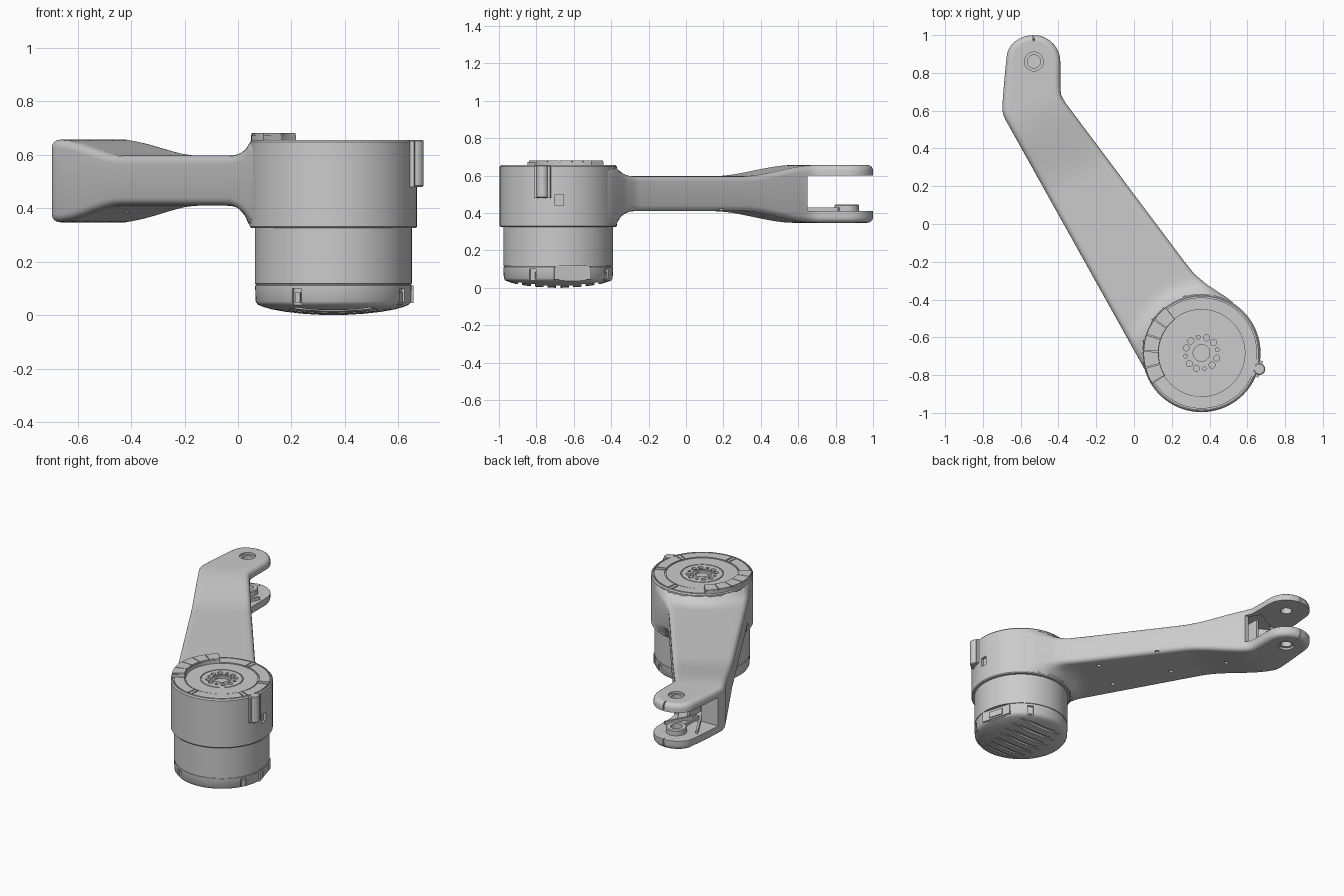
import bpy, bmesh
from math import sin, cos, pi, radians, hypot, sqrt
from mathutils import Vector

if "Cube" in bpy.data.objects:
    bpy.data.objects.remove(bpy.data.objects["Cube"])

MX, MY = 0.357, -0.683        # motor axis
PX, PY = -0.53, 0.86          # fork pin axis
ARM_ROT = 0.516               # arm direction, turned from +y


def loft(name, rings, angle=35, tip=None):
    """Skin closed rings of equal length and cap both ends (the last one to a tip point if given)."""
    bm = bmesh.new()
    rows = [[bm.verts.new(p) for p in r] for r in rings]
    n = len(rows[0])
    for a, b in zip(rows, rows[1:]):
        for j in range(n):
            bm.faces.new((a[j], a[(j + 1) % n], b[(j + 1) % n], b[j]))
    bm.faces.new(rows[0][::-1])
    if tip:
        v, last = bm.verts.new(tip), rows[-1]
        for j in range(n):
            bm.faces.new((last[j], last[(j + 1) % n], v))
    else:
        bm.faces.new(rows[-1])
    if bm.calc_volume(signed=True) < 0:
        bmesh.ops.reverse_faces(bm, faces=bm.faces)
    me = bpy.data.meshes.new(name)
    bm.to_mesh(me)
    bm.free()
    ob = bpy.data.objects.new(name, me)
    bpy.context.collection.objects.link(ob)
    smooth(ob, angle)
    return ob


def smooth(ob, angle=35):
    bpy.ops.object.select_all(action='DESELECT')
    ob.select_set(True)
    bpy.context.view_layer.objects.active = ob
    bpy.ops.object.shade_smooth_by_angle(angle=radians(angle))


def lathe(name, cx, cy, profile, n=64):
    return loft(name, [[(cx + max(r, .0005) * cos(2 * pi * k / n), cy + max(r, .0005) * sin(2 * pi * k / n), z)
                        for k in range(n)] for r, z in profile])


def cyl(name, cx, cy, r, z0, z1, n=24):
    return lathe(name, cx, cy, [(r, z0), (r, z1)], n)


def box(name, cx, cy, sx, sy, z0, z1, rot=0):
    c, s = cos(rot), sin(rot)
    quad = [(-sx / 2, -sy / 2), (sx / 2, -sy / 2), (sx / 2, sy / 2), (-sx / 2, sy / 2)]
    return loft(name, [[(cx + x * c - y * s, cy + x * s + y * c, z) for x, y in quad] for z in (z0, z1)])


def polar_box(name, r, deg, sr, st, z0, z1):
    a = radians(deg)
    return box(name, MX + r * cos(a), MY + r * sin(a), sr, st, z0, z1, a)


def arc_block(name, r0, r1, d0, d1, z0, z1):
    rings = []
    for k in range(13):
        a = radians(d0 + (d1 - d0) * k / 12)
        rings.append([(MX + r * cos(a), MY + r * sin(a), z)
                      for r, z in ((r0, z0), (r1, z0), (r1, z1), (r0, z1))])
    return loft(name, rings)


def cut(ob, cutters, use_self=False):
    """Subtract cutters one by one, then remove them."""
    for c in cutters:
        m = ob.modifiers.new("cut", 'BOOLEAN')
        m.object, m.operation, m.solver, m.use_self = c, 'DIFFERENCE', 'EXACT', use_self
        bpy.context.view_layer.objects.active = ob
        bpy.ops.object.modifier_apply(modifier=m.name)
        bpy.data.objects.remove(c)
    smooth(ob)


def resample(pts, n):
    pts = [Vector(p) for p in pts]
    d = [0]
    for a, b in zip(pts, pts[1:]):
        d.append(d[-1] + (b - a).length)
    out, k = [], 0
    for i in range(n):
        t = d[-1] * i / (n - 1)
        while k < len(pts) - 2 and d[k + 1] < t:
            k += 1
        out.append(pts[k].lerp(pts[k + 1], (t - d[k]) / (d[k + 1] - d[k])))
    return out


# arm: outline halves, thickness rule, rounded rim
N, COLS, RIM = 84, 14, 0.03
arc = [radians(a) for a in range(0, 90, 9)]
left = [(0.09, -0.83), (-0.685, 0.56), (-0.697, 0.59), (-0.695, 0.66), (-0.685, 0.78)]
left += [(PX - 0.145 * cos(a), PY + 0.02 + 0.12 * sin(a)) for a in arc] + [(PX - 0.004, 1.0)]
right = [(0.59, -0.48), (0.50, -0.395), (0.385, -0.32), (0.32, -0.265), (0.26, -0.19),
         (-0.365, 0.645), (-0.385, 0.68), (-0.39, 0.72)]
right += [(PX + 0.14 * cos(a), PY + 0.14 * sin(a)) for a in arc] + [(PX + 0.004, 1.0)]
left, right = resample(left, N), resample(right, N)
loop = left + right[::-1]
normals = []
for i, p in enumerate(loop):
    t = (loop[(i + 1) % len(loop)] - loop[i - 1]).normalized()
    normals.append(Vector((t.y, -t.x)))
normals[0] = (loop[-1] - loop[0]).normalized()
normals[-1] = -normals[0]
normals[N - 1] = normals[N] = Vector((0, -1))


def heights(p):
    s = (p.x - MX) * -0.493 + (p.y - MY) * 0.870
    t = min(max((s - 1.1) / 0.5, 0), 1)
    t = t * t * (3 - 2 * t)
    d = hypot(p.x - MX, p.y - MY)
    f = min(max((0.41 - d) / 0.095, 0), 1)
    f = 1 - sqrt(1 - f * f)
    sink = min(max((0.295 - d) / 0.06, 0), 1) * 0.07     # stay below the output face
    return 0.41 - 0.062 * t - 0.078 * f + sink, 0.597 + 0.06 * t + 0.05 * f - sink


rings = []
for i in range(N):
    def side(k, top, a):
        q = loop[k] + normals[k] * RIM * (1 - cos(a))
        lo, hi = heights(q)
        return (q.x, q.y, hi - RIM * (1 - sin(a)) if top else lo + RIM * (1 - sin(a)))
    kl, kr = i, len(loop) - 1 - i
    angs = [radians(a) for a in (0, 22.5, 45, 67.5, 90)]
    il, ir = loop[kl] + normals[kl] * RIM, loop[kr] + normals[kr] * RIM
    inner = [il.lerp(ir, j / COLS) for j in range(1, COLS)]
    ring = [side(kl, True, a) for a in angs] + [(q.x, q.y, heights(q)[1]) for q in inner]
    ring += [side(kr, True, a) for a in angs[::-1]] + [side(kr, False, a) for a in angs]
    ring += [(q.x, q.y, heights(q)[0]) for q in inner[::-1]] + [side(kl, False, a) for a in angs[::-1]]
    rings.append(ring)
arm = loft("arm", rings, 40, tip=(PX, 0.999, 0.5))

# fork slot, root pocket, pin hole, underside screw holes
cut(arm, [box("slot", -0.55, 0.90, 0.6, 0.50, 0.41, 0.602),
          box("pocket", -0.48, 0.53, 0.26, 0.30, 0.405, 0.607, ARM_ROT),
          cyl("pin_hole", PX, PY, 0.035, 0.2, 0.8, 32),
          cyl("pin_recess", PX, PY, 0.05, 0.643, 0.8, 32),
          cyl("pin_recess_low", PX, PY, 0.05, 0.2, 0.362, 32)], True)
holes = []
for s in (0.55, 0.95, 1.33):
    for w in (-0.125, 0.125):
        x = MX - 0.493 * s + 0.870 * (w - 0.09 + 0.06 * s)
        y = MY + 0.870 * s + 0.493 * (w - 0.09 + 0.06 * s)
        holes.append(cyl("screw_hole", x, y, 0.013, 0.3, 0.425, 12))
cut(arm, holes)

# fork boss and stiffening ribs
lathe("pin_boss", PX, PY, [(0.036, 0.395), (0.065, 0.395), (0.065, 0.44), (0.06, 0.446),
                           (0.036, 0.446), (0.036, 0.396)], 40)
for name, x, y, length, rot in (("rib_left", -0.60, 0.72, 0.22, 0.5), ("rib_right", -0.465, 0.72, 0.22, -0.5),
                                ("rib_middle", -0.53, 0.72, 0.18, 0)):
    box(name, x, y, 0.014, length, 0.395, 0.43, rot)
box("pocket_web_a", -0.50, 0.53, 0.015, 0.24, 0.40, 0.61, ARM_ROT + 0.5)
box("pocket_web_b", -0.47, 0.53, 0.015, 0.24, 0.40, 0.61, ARM_ROT - 0.5)

# upper housing with stepped output face
housing = lathe("upper_housing", MX, MY, [
    (0, .326), (.308, .326), (.313, .332), (.313, .648), (.306, .656), (.300, .656), (.300, .648), (.294, .648),
    (.294, .656), (.230, .656), (.230, .646), (.222, .646), (.222, .653), (.132, .653), (.132, .646),
    (.126, .646), (.126, .653), (.062, .653), (.062, .647), (.056, .647), (.056, .651), (.044, .651),
    (.044, .635), (0, .635)], 96)
cuts = [cyl("bolt_hole", MX + .085 * cos(a), MY + .085 * sin(a), .016 if k % 3 else .010, .635, .7, 16)
        for k in range(12) for a in [2 * pi * k / 12 + .2]]
cuts += [polar_box("face_groove", .262, d, .06, .007, .649, .7) for d in (80, 86, 18, 24, -22, -28, -94, -100)]
cuts += [polar_box("side_pocket", .31, 1, .03, .045, .44, .50)]
cut(housing, cuts)

# raised arc pad on the output face
arc_block("arc_pad_base", .226, .308, 128, 212, .64, .674)
for k in range(5):
    arc_block("arc_pad_%d" % k, .228, .306, 128.3 + 16.75 * k, 144.0 + 16.75 * k, .66, .682)

# side stop lug
lathe("stop_lug", .664, -.768, [(.026, .48), (.031, .485), (.031, .652), (.026, .656)], 24)
polar_box("stop_lug_root", .30, -15.5, .05, .09, .48, .652)

# lower motor can with domed, finned bottom
can = lathe("motor_can", MX, MY, [
    (0, 0), (.06, .002), (.12, .006), (.18, .013), (.23, .022), (.265, .032), (.283, .04), (.291, .052),
    (.293, .112), (.290, .113), (.290, .117), (.294, .118), (.294, .34)], 96)
cut(can, [box("fin_groove", MX, MY + k * .068, .50 - .012 * k * k, .022, -.05, .012 + .4 * (k * .068) ** 2)
          for k in range(-3, 4)])
cuts = [polar_box("clip_notch", .295, d, .03, .038, -.05, .10) for d in (-118, -28, 62, 152)]
cuts.append(polar_box("connector_recess", .305, 16, .06, .225, -.05, .118))
cut(can, cuts)
for k, d in enumerate((-118, -28, 62, 152)):
    polar_box("clip_%d" % k, .281, d, .012, .022, .045, .085)

# cable connector
polar_box("connector_plate", .272, 16, .02, .205, .045, .112)
polar_box("connector_socket", .281, 16, .016, .10, .055, .095)
